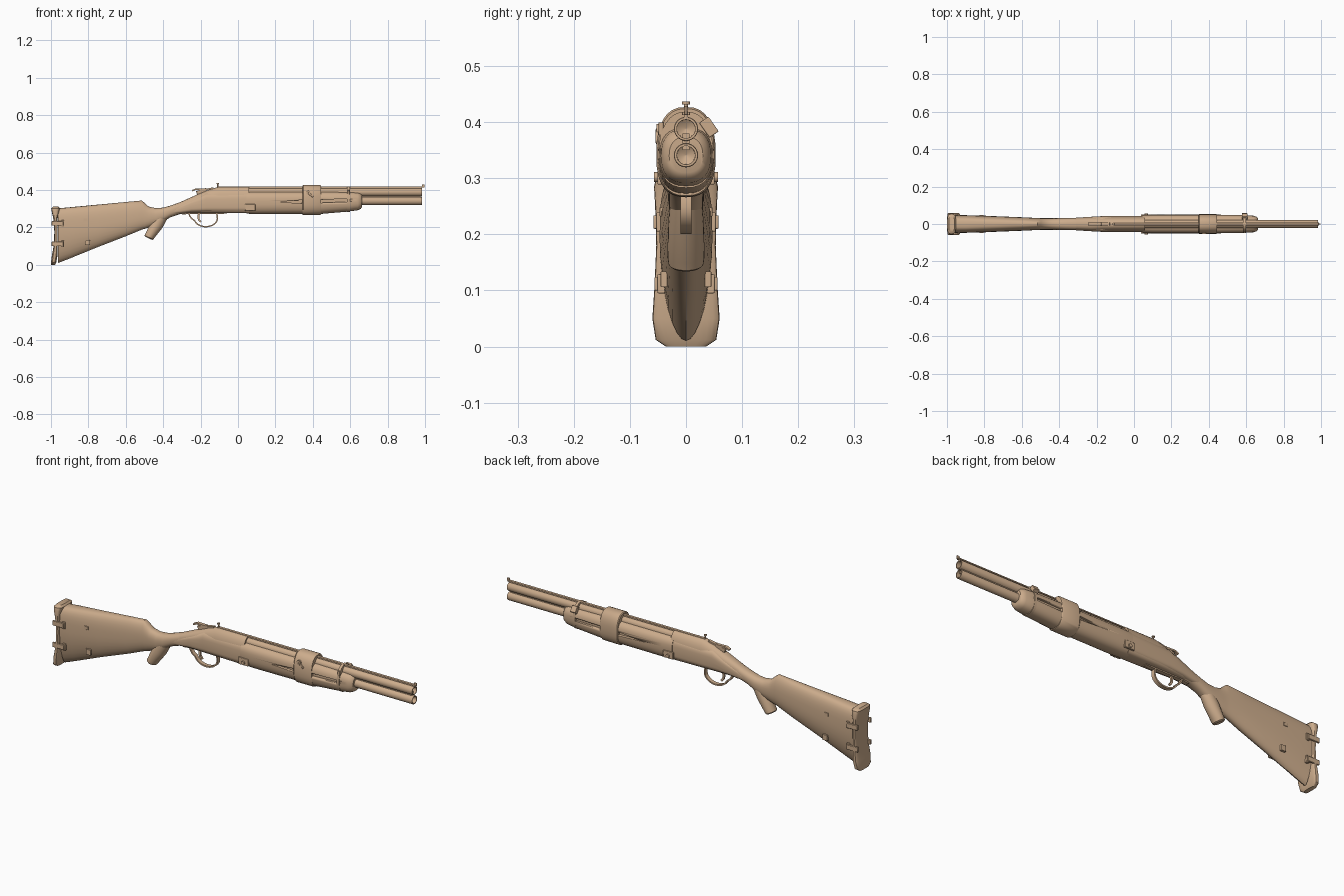
import bpy, bmesh, math
from mathutils import Vector

tan = bpy.data.materials.new("plain tan")
tan.diffuse_color = (0.60, 0.41, 0.26, 1)


def finish(ob, angle=35):
    if not ob.data.materials:
        ob.data.materials.append(tan)
    bpy.ops.object.select_all(action='DESELECT')
    ob.select_set(True)
    bpy.context.view_layer.objects.active = ob
    bpy.ops.object.shade_smooth_by_angle(angle=math.radians(angle))
    return ob


def loft(name, rings, closed=False):
    """Skin a list of equal rings; cap the ends, or close into a loop."""
    bm = bmesh.new()
    vs = [[bm.verts.new(p) for p in r] for r in rings]
    n, m = len(rings[0]), len(rings)
    for k in range(m if closed else m - 1):
        a, b = vs[k], vs[(k + 1) % m]
        for i in range(n):
            bm.faces.new((a[i], a[(i + 1) % n], b[(i + 1) % n], b[i]))
    if not closed:
        bm.faces.new(vs[0])
        bm.faces.new(vs[-1])
    bmesh.ops.recalc_face_normals(bm, faces=bm.faces)
    me = bpy.data.meshes.new(name)
    bm.to_mesh(me)
    bm.free()
    ob = bpy.data.objects.new(name, me)
    bpy.context.collection.objects.link(ob)
    return finish(ob)


def power(v, e):
    return math.copysign(abs(v) ** e, v)


def sec(x, top, bot, w, mid=None, et=0.85, eb=0.85, n=32):
    """Rounded cross-section across the gun at x, widest at height mid."""
    mid = (top + bot) / 2 if mid is None else mid
    pts = []
    for i in range(n):
        c, s = math.cos(2 * math.pi * i / n), math.sin(2 * math.pi * i / n)
        e = et if s >= 0 else eb
        pts.append(Vector((x, w * power(c, e), mid + (top - mid if s >= 0 else mid - bot) * power(s, e))))
    return pts


def box(name, loc, size, rot=(0, 0, 0), bevel=0.002):
    bpy.ops.mesh.primitive_cube_add(size=1, location=loc, rotation=rot)
    ob = bpy.context.object
    ob.name = name
    ob.scale = size
    bpy.ops.object.transform_apply(location=False, rotation=False, scale=True)
    if bevel:
        b = ob.modifiers.new("bevel", 'BEVEL')
        b.width, b.segments = bevel, 2
    return finish(ob)


def rod(name, loc, r, depth, rot):
    bpy.ops.mesh.primitive_cylinder_add(vertices=20, radius=r, depth=depth, location=loc, rotation=rot)
    bpy.context.object.name = name
    return finish(bpy.context.object)


def strip(name, pts, wide, thick):
    """Flat strip following a smooth path in the xz plane."""
    rings = []
    for i, (x, z) in enumerate(pts):
        a, b = pts[max(i - 1, 0)], pts[min(i + 1, len(pts) - 1)]
        t = Vector((b[0] - a[0], 0, b[1] - a[1])).normalized()
        nrm = Vector((-t.z, 0, t.x)) * thick
        p, y = Vector((x, 0, z)), Vector((0, wide, 0))
        rings.append([p + nrm + y, p + nrm - y, p - nrm - y, p - nrm + y])
    return loft(name, rings)


# Stock with pointed underside, comb step and thin wrist
loft("stock", [
    sec(-0.962, 0.302, 0.010, 0.047, 0.19, 0.6, 1.1),
    sec(-0.90, 0.308, 0.034, 0.047, 0.19, 0.6, 1.1),
    sec(-0.75, 0.322, 0.095, 0.042, 0.21, 0.7, 1.0),
    sec(-0.60, 0.336, 0.153, 0.036, 0.24, 0.8, 0.9),
    sec(-0.515, 0.344, 0.188, 0.032, 0.26, 0.9, 0.9),
    sec(-0.498, 0.330, 0.193, 0.031, 0.26),
    sec(-0.478, 0.312, 0.200, 0.031, 0.26),
    sec(-0.44, 0.303, 0.212, 0.031, 0.26),
    sec(-0.40, 0.306, 0.232, 0.031),
    sec(-0.36, 0.317, 0.255, 0.031),
    sec(-0.31, 0.335, 0.272, 0.032),
    sec(-0.25, 0.360, 0.278, 0.034),
    sec(-0.20, 0.375, 0.280, 0.036)])

# Pistol grip stub
rings = []
for cx, cz, r, w in ((-0.405, 0.268, 0.034, 0.028), (-0.435, 0.215, 0.035, 0.032),
                     (-0.468, 0.160, 0.027, 0.033), (-0.476, 0.147, 0.026, 0.031), (-0.479, 0.143, 0.021, 0.026)):
    d = Vector((0.87, 0, -0.42 if cz < 0.2 else -0.5)).normalized()
    rings.append([Vector((cx, 0, cz)) + d * r * math.cos(t * math.pi / 12)
                  + Vector((0, w * math.sin(t * math.pi / 12), 0)) for t in range(24)])
loft("pistol_grip", rings)

# Flared butt pad
rings = []
for z, x0, x1, w in ((0.0, -1.0, -0.978, 0.036), (0.012, -1.0, -0.972, 0.054), (0.05, -0.995, -0.965, 0.060),
                     (0.11, -0.984, -0.964, 0.056), (0.18, -0.982, -0.964, 0.053), (0.25, -0.988, -0.964, 0.055),
                     (0.285, -0.996, -0.956, 0.057), (0.302, -0.999, -0.952, 0.053), (0.311, -0.990, -0.960, 0.040)):
    rings.append([Vector(((x0 + x1) / 2 + (x1 - x0) / 2 * power(math.sin(t * math.pi / 12), 0.5),
                          w * power(math.cos(t * math.pi / 12), 0.6), z)) for t in range(24)])
loft("butt_pad", rings)

# Pad straps, stock plates and side bolts, on both sides
for s in (-1, 1):
    for z, y in ((0.222, 0.053), (0.112, 0.051)):
        box("pad_strap", (-0.965, s * y, z), (0.062, 0.010, 0.024))
        box("strap_seat", (-0.937, s * (y - 0.007), z), (0.016, 0.014, 0.034))
    box("stock_plate", (-0.815, s * 0.043, 0.240), (0.022, 0.008, 0.016), bevel=0.001)
    box("stock_plate", (-0.805, s * 0.039, 0.120), (0.026, 0.012, 0.028), bevel=0.001)
    box("side_latch", (0.065, s * 0.046, 0.307), (0.055, 0.010, 0.036))
    rod("side_bolt", (0.065, s * 0.051, 0.302), 0.009, 0.012, (math.pi / 2, 0, 0))

# Receiver and raised side plates
loft("receiver", [
    sec(-0.33, 0.326, 0.276, 0.030),
    sec(-0.23, 0.371, 0.278, 0.036, et=0.8, eb=0.6),
    sec(-0.16, 0.400, 0.278, 0.039, 0.335, 0.9, 0.5),
    sec(-0.105, 0.417, 0.278, 0.041, 0.335, 0.9, 0.5),
    sec(0.06, 0.417, 0.276, 0.042, 0.335, 0.9, 0.5)])
loft("side_plates", [
    sec(-0.36, 0.300, 0.268, 0.030),
    sec(-0.25, 0.346, 0.282, 0.0375, et=0.5, eb=0.5),
    sec(-0.17, 0.386, 0.284, 0.042, 0.33, 0.6, 0.45),
    sec(0.05, 0.390, 0.284, 0.044, 0.33, 0.6, 0.45)])

# Fore-end with tapered grooves
fore = loft("fore_end", [
    sec(0.045, 0.392, 0.274, 0.047, 0.34, 0.75, 0.8),
    sec(0.10, 0.392, 0.271, 0.050, 0.34, 0.75, 0.8),
    sec(0.45, 0.392, 0.273, 0.050, 0.34, 0.75, 0.8),
    sec(0.58, 0.390, 0.284, 0.048, 0.34, 0.75, 0.8),
    sec(0.64, 0.388, 0.292, 0.044, 0.34, 0.8, 0.8),
    sec(0.657, 0.382, 0.300, 0.038, 0.34),
    sec(0.663, 0.374, 0.310, 0.030, 0.34)])
for s in (-1, 1):
    rings = []
    for x, z, h in ((0.225, 0.336, 0.001), (0.33, 0.338, 0.008), (0.45, 0.341, 0.009), (0.60, 0.345, 0.007)):
        rings.append([Vector((x, s * y, z + k * h)) for y, k in ((0.037, -1), (0.037, 1), (0.07, 1), (0.07, -1))])
    cutter = loft("groove_cutter", rings)
    cutter.hide_render = True
    cutter.hide_set(True)
    m = fore.modifiers.new("groove", 'BOOLEAN')
    m.operation, m.object = 'DIFFERENCE', cutter

# Wide clamp band and thin wire band
loft("clamp_band", [
    sec(0.345, 0.424, 0.268, 0.050, 0.34, 0.8, 0.8),
    sec(0.349, 0.427, 0.266, 0.053, 0.34, 0.8, 0.8),
    sec(0.440, 0.427, 0.267, 0.053, 0.34, 0.8, 0.8),
    sec(0.445, 0.424, 0.269, 0.050, 0.34, 0.8, 0.8)])
loft("thin_band", [sec(x, 0.419, 0.283, 0.0485, 0.345, 0.9, 0.8) for x in (0.584, 0.598)])
box("band_block", (0.592, 0.041, 0.391), (0.030, 0.020, 0.032), (math.radians(35), 0, 0))
rod("band_pin", (0.592, -0.044, 0.388), 0.005, 0.022, (0, 0, 0))
# Swivel on the front of the clamp
rod("swivel_stud", (0.375, -0.048, 0.385), 0.012, 0.010, (math.pi / 2, 0, 0))
box("swivel_arm", (0.388, -0.050, 0.375), (0.034, 0.008, 0.010), (0, math.radians(40), 0))

# Hollow over-and-under barrels
for name, z in (("upper_barrel", 0.388), ("lower_barrel", 0.341)):
    prof = ((0.0, 0.0215), (0.982, 0.0215), (0.985, 0.0205), (0.985, 0.0165), (0.90, 0.0160), (0.89, 0.001))
    loft(name, [[Vector((x, r * math.cos(t * math.pi / 16), z + r * math.sin(t * math.pi / 16)))
                 for t in range(32)] for x, r in prof])
box("barrel_web", (0.49, 0, 0.365), (0.97, 0.012, 0.03), bevel=0)

# Top rib on posts, with front bead
box("top_rib", (0.44, 0, 0.4155), (1.10, 0.014, 0.006), bevel=0.001)
box("rib_web", (0.44, 0, 0.410), (1.09, 0.007, 0.008), bevel=0)
box("front_sight", (0.990, 0, 0.421), (0.014, 0.005, 0.016), bevel=0.001)

# Rear sight post and top lever
rod("rear_sight_post", (-0.108, 0, 0.425), 0.0035, 0.022, (0, 0, 0))
rod("rear_sight_cap", (-0.108, 0, 0.434), 0.007, 0.005, (0, 0, 0))
strip("top_lever", [(-0.245, 0.396), (-0.225, 0.405), (-0.20, 0.404), (-0.17, 0.403), (-0.13, 0.411)], 0.008, 0.004)
box("lever_base", (-0.195, 0, 0.393), (0.055, 0.014, 0.020), (0, math.radians(-18), 0))

# Trigger guard and trigger
guard = [(-0.265, 0.281), (-0.258, 0.262), (-0.248, 0.248)]
guard += [(-0.172 + 0.062 * math.cos(a), 0.248 + 0.044 * math.sin(a))
          for a in [math.radians(195 + i * 165 / 14) for i in range(15)]]
guard += [(-0.111, 0.265), (-0.118, 0.282)]
strip("trigger_guard", guard, 0.010, 0.0035)
strip("trigger", [(-0.205, 0.285), (-0.212, 0.262), (-0.210, 0.243), (-0.199, 0.229)], 0.005, 0.005)
strip("guard_tang", [(-0.30, 0.272), (-0.26, 0.277), (-0.10, 0.276), (-0.06, 0.278)], 0.010, 0.004)
